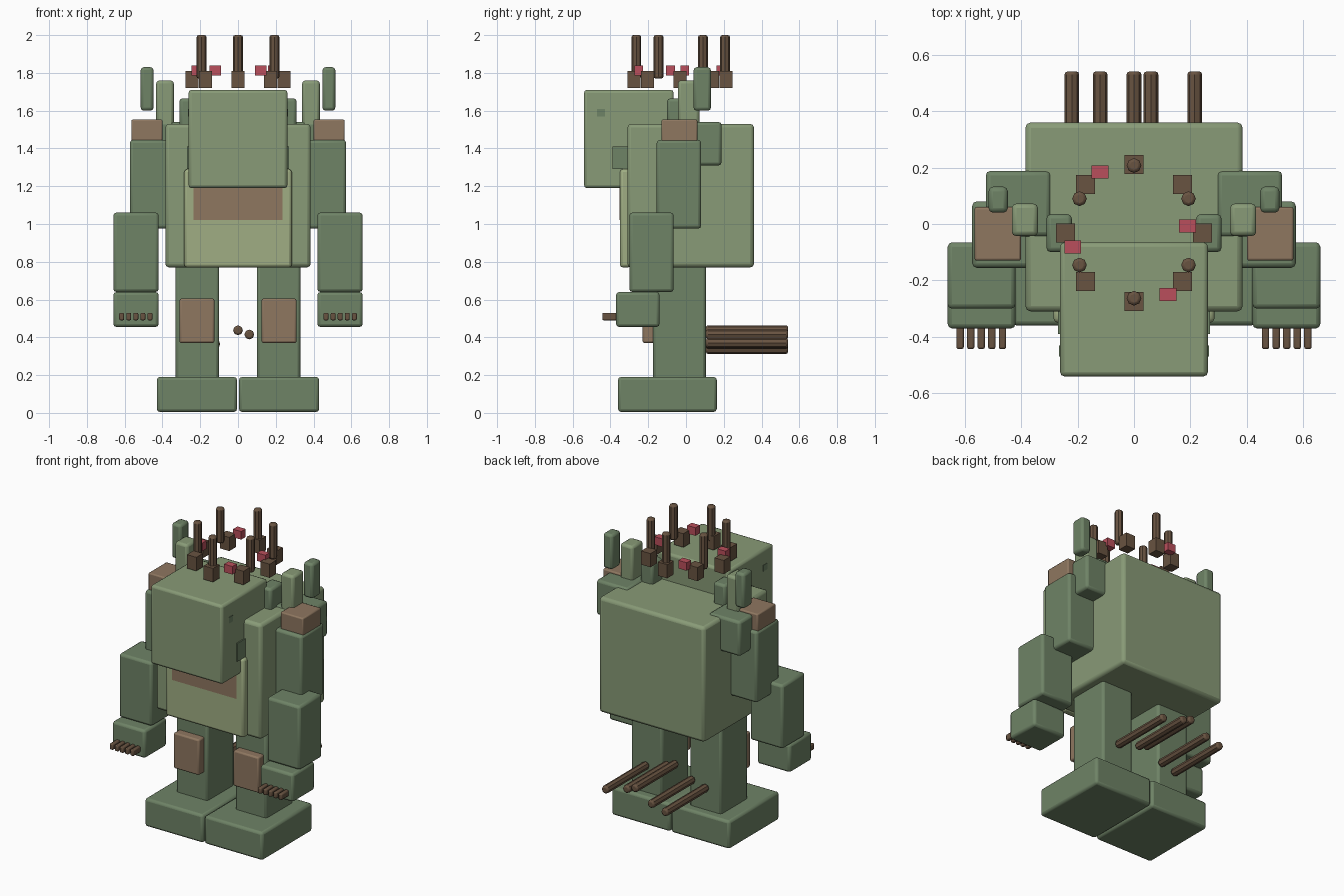
import bpy, math

if "Cube" in bpy.data.objects:
    bpy.data.objects.remove(bpy.data.objects["Cube"])


def material(name, r, g, b):
    m = bpy.data.materials.new(name)
    m.diffuse_color = (*[(c / 255) ** 2.2 for c in (r, g, b)], 1)
    m.use_nodes = True
    m.node_tree.nodes["Principled BSDF"].inputs["Base Color"].default_value = m.diffuse_color
    return m


SKIN = material("skin_green", 135, 153, 118)
LIMB = material("limb_green", 110, 130, 102)
PALE = material("belly_green", 158, 172, 130)
HIDE = material("leather", 141, 118, 96)
BARK = material("bark", 104, 84, 67)
RED = material("red_bloom", 184, 80, 92)


def finish(ob, name, mat, bevel):
    ob.name = name
    ob.data.materials.append(mat)
    if bevel:
        mod = ob.modifiers.new("rounding", 'BEVEL')
        mod.width, mod.segments = bevel, 2
        mod.limit_method = 'ANGLE'
        mod.angle_limit = math.radians(50)
    return ob


def box(name, mat, x, y, z, bevel=0.016):
    """Box from (min, max) ranges on each axis."""
    bpy.ops.mesh.primitive_cube_add(size=1, location=[sum(r) / 2 for r in (x, y, z)])
    ob = bpy.context.object
    ob.scale = [r[1] - r[0] for r in (x, y, z)]
    bpy.ops.object.transform_apply(location=False, rotation=False, scale=True)
    return finish(ob, name, mat, bevel)


def pair(name, mat, x, y, z, bevel=0.016):
    """Right-hand box and its mirror image."""
    box(name + "_right", mat, x, y, z, bevel)
    box(name + "_left", mat, (-x[1], -x[0]), y, z, bevel)


def rod(name, mat, centre, length, radius, along_y=False):
    rot = (math.pi / 2, 0, 0) if along_y else (0, 0, 0)
    bpy.ops.mesh.primitive_cylinder_add(vertices=8, radius=radius, depth=length,
                                        location=centre, rotation=rot)
    return finish(bpy.context.object, name, mat, radius * 0.4)


# Torso, belly and head
box("torso", SKIN, (-.385, .385), (-.31, .36), (.77, 1.53), .02)
box("belly", PALE, (-.285, .285), (-.35, -.29), (.77, 1.29))
box("belly_band", HIDE, (-.235, .235), (-.353, -.34), (1.02, 1.2), 0)
box("head", SKIN, (-.262, .262), (-.54, -.065), (1.19, 1.71))
pair("eye", LIMB, (.255, .265), (-.47, -.43), (1.57, 1.61), 0)
pair("jaw_plate", LIMB, (.25, .27), (-.39, -.31), (1.29, 1.41), 0)

# Legs
pair("leg", LIMB, (.10, .33), (-.175, .105), (.17, .80))
pair("foot", LIMB, (.005, .43), (-.36, .163), (.005, .19))
pair("knee_pad", HIDE, (.125, .31), (-.23, -.165), (.37, .605), .01)

# Arms
pair("upper_arm", LIMB, (.335, .573), (-.155, .08), (.975, 1.445))
pair("forearm", LIMB, (.42, .66), (-.30, -.065), (.64, 1.06))
pair("hand", LIMB, (.42, .66), (-.37, -.14), (.455, .64))
pair("shoulder", LIMB, (.295, .525), (-.045, .188), (1.31, 1.54))
pair("shoulder_pad", HIDE, (.40, .565), (-.13, .06), (1.42, 1.553), .008)
for i in range(5):
    x = .466 + i * .0375
    pair(f"finger_{i}", BARK, (x - .013, x + .013), (-.443, -.36), (.49, .53), .007)

# Shoulder stumps
pair("inner_stump", LIMB, (.22, .31), (-.10, .035), (1.50, 1.665))
pair("middle_stump", SKIN, (.34, .433), (-.043, .072), (1.50, 1.76))
pair("outer_stump", LIMB, (.447, .515), (.04, .132), (1.60, 1.83))

# Crown: ring of blocks, spikes and blooms
for i in range(8):
    a = i * math.pi / 4
    x, y = .243 * math.cos(a), -.032 + .243 * math.sin(a)
    box(f"crown_block_{i}", BARK, (x - .034, x + .034), (y - .034, y + .034), (1.72, 1.81), 0)
for i in range(6):
    a = math.pi / 2 + i * math.pi / 3
    rod(f"crown_spike_{i}", BARK, (.223 * math.cos(a), -.028 + .235 * math.sin(a), 1.885), .23, .026)
for i, (x, y) in enumerate([(-.12, .185), (.19, -.007), (-.217, -.082), (.12, -.25)]):
    box(f"crown_bloom_{i}", RED, (x - .03, x + .03), (y - .023, y + .023), (1.787, 1.84), 0)

# Rear root spikes
for i, (x, z) in enumerate([(-.22, .338), (-.12, .365), (0, .437), (.06, .415), (.215, .37)]):
    rod(f"root_spike_{i}", BARK, (x, .323, z), .435, .026, True)

# Smooth rounded edges, flat faces
for ob in bpy.context.scene.objects:
    bpy.context.view_layer.objects.active = ob
    bpy.ops.object.select_all(action='DESELECT')
    ob.select_set(True)
    bpy.ops.object.shade_smooth_by_angle(angle=math.radians(30))
